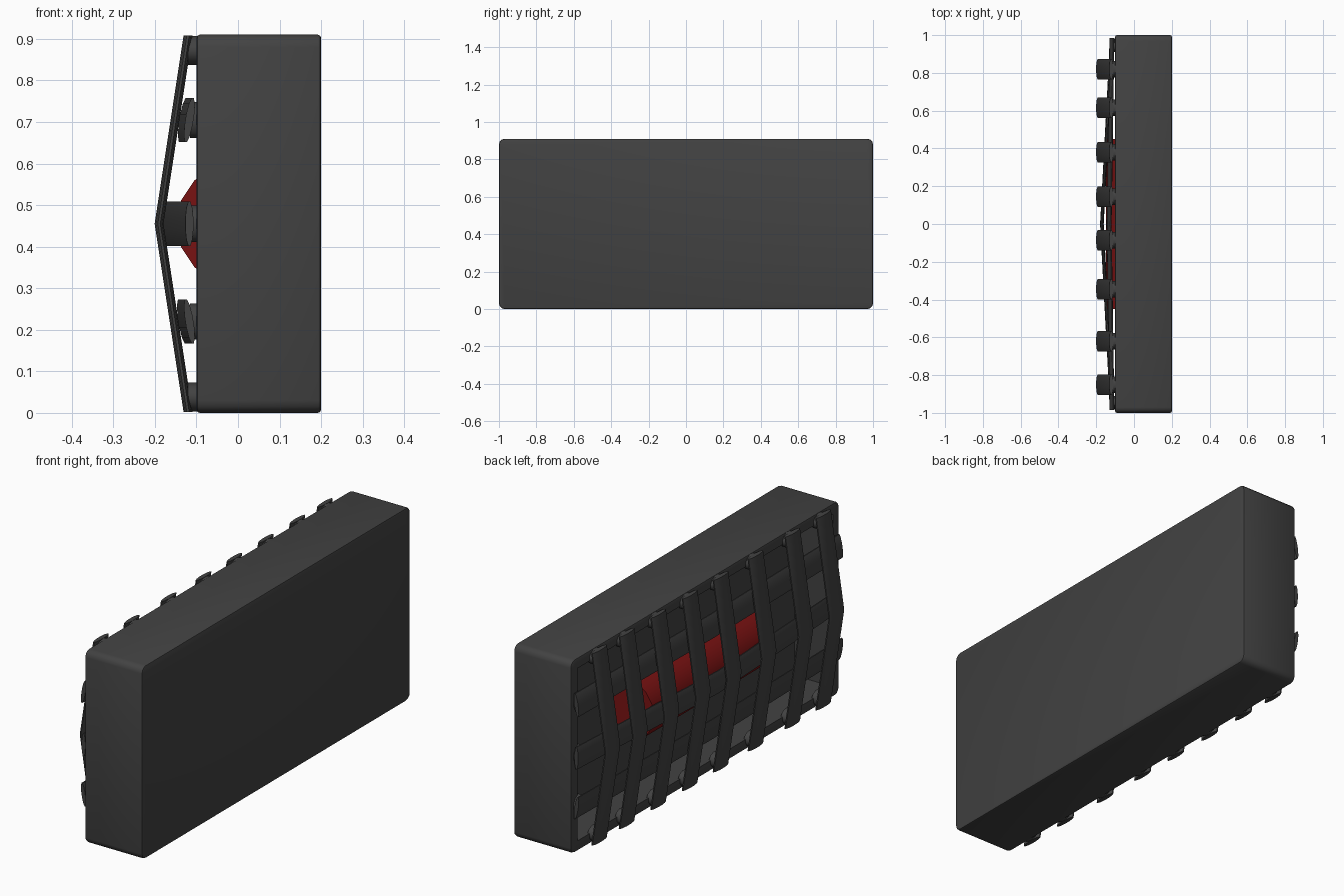
import bpy, bmesh, math
from mathutils import Vector, Matrix

if "Cube" in bpy.data.objects:
    bpy.data.objects.remove(bpy.data.objects["Cube"])


def make_material(name, rgb):
    mat = bpy.data.materials.new(name)
    mat.use_nodes = True
    mat.diffuse_color = (*rgb, 1)
    mat.node_tree.nodes["Principled BSDF"].inputs["Base Color"].default_value = (*rgb, 1)
    return mat


GREY = make_material("dark grey metal", (0.055, 0.055, 0.055))
RED = make_material("red lamp", (0.19, 0.006, 0.006))
MID = 0.455      # height of the centre line
PEAK = -0.2      # outermost point of the guard


def finish(name, bm, mat, smooth=True):
    bmesh.ops.recalc_face_normals(bm, faces=bm.faces)
    mesh = bpy.data.meshes.new(name)
    bm.to_mesh(mesh)
    bm.free()
    mesh.materials.append(mat)
    obj = bpy.data.objects.new(name, mesh)
    bpy.context.collection.objects.link(obj)
    if smooth:
        bpy.ops.object.select_all(action='DESELECT')
        obj.select_set(True)
        bpy.context.view_layer.objects.active = obj
        bpy.ops.object.shade_smooth_by_angle(angle=math.radians(40))
    return obj


def sweep(bm, rings):
    """Join matching rings of points into a capped tube."""
    loops = [[bm.verts.new(p) for p in ring] for ring in rings]
    n = len(loops[0])
    for a, b in zip(loops, loops[1:]):
        for i in range(n):
            j = (i + 1) % n
            bm.faces.new((a[i], a[j], b[j], b[i]))
    bm.faces.new(loops[0])
    bm.faces.new(loops[-1])


def ellipse(width, depth, sides=12):
    for i in range(sides):
        a = 2 * math.pi * (i + 0.5) / sides
        yield width * math.cos(a), depth * math.sin(a)


def foot(bm, y, z, ry, rz, x0=-0.12, x1=-0.09):
    """Short post that ties a bar end to the rim."""
    sweep(bm, [[(x, y + a, z + b) for a, b in ellipse(ry, rz)] for x in (x0, x1)])


# Housing: rounded box with a deep open recess on the guard side
bm = bmesh.new()
bmesh.ops.create_cube(bm, size=1, matrix=Matrix.Translation((0.05, 0, MID))
                      @ Matrix.Diagonal((0.3, 2, 0.91, 1)))
along_x = [e for e in bm.edges
           if abs(e.verts[0].co.x - e.verts[1].co.x) > 0.1]
bmesh.ops.bevel(bm, geom=along_x, offset=0.03, segments=3, profile=0.5, affect='EDGES')
rims = [e for e in bm.edges if abs(e.verts[0].co.x - e.verts[1].co.x) < 0.01]
bmesh.ops.bevel(bm, geom=rims, offset=0.008, segments=2, profile=0.5, affect='EDGES')
bm.normal_update()
opening = min(bm.faces, key=lambda f: f.calc_center_median().x)
bmesh.ops.inset_region(bm, faces=[opening], thickness=0.04, use_even_offset=True)
floor = bmesh.ops.extrude_face_region(bm, geom=[opening])
bmesh.ops.translate(bm, vec=Vector((0.2, 0, 0)),
                    verts=[g for g in floor["geom"] if isinstance(g, bmesh.types.BMVert)])
if opening.is_valid:
    bmesh.ops.delete(bm, geom=[opening], context='FACES_ONLY')
finish("housing", bm, GREY)

# Red lamp tube lying in the recess
bm = bmesh.new()
bmesh.ops.create_cone(bm, cap_ends=True, segments=16, radius1=0.148, radius2=0.148, depth=0.9,
                      matrix=Matrix.Translation((0, 0, MID)) @ Matrix.Rotation(math.pi / 2, 4, 'X'))
finish("lamp_tube", bm, RED)


def guard_x(z):
    """Outer surface of the upright bars at a given height."""
    return PEAK + 0.07 * abs(z - MID) / MID


# Upright guard bars, bent outward at mid height
for k, y in enumerate((0.82, 0.615, 0.38, 0.145, -0.085, -0.345, -0.62, -0.85)):
    bm = bmesh.new()
    sweep(bm, [[(guard_x(z) + 0.01 + d, y + w, z) for w, d in ellipse(0.056, 0.011)]
               for z in (0.002, MID, 0.908)])
    for z in (0.038, 0.872):
        foot(bm, y, z, 0.045, 0.036)
    finish(f"upright_bar_{k + 1}", bm, GREY)

# Cross bars behind the uprights, tilted to follow them
for k, z in enumerate((0.22, MID, 0.705)):
    slope = 0.0 if z == MID else math.copysign(0.154, z - MID)
    bm = bmesh.new()
    sweep(bm, [[(x + d + slope * w, y, z + w) for w, d in ellipse(0.055, 0.01)]
               for y, x in ((-0.985, -0.117), (0, guard_x(z) + 0.03), (0.985, -0.117))])
    for y in (-0.945, 0.945):
        foot(bm, y, z, 0.036, 0.045, -0.115)
    finish(f"cross_bar_{k + 1}", bm, GREY)
